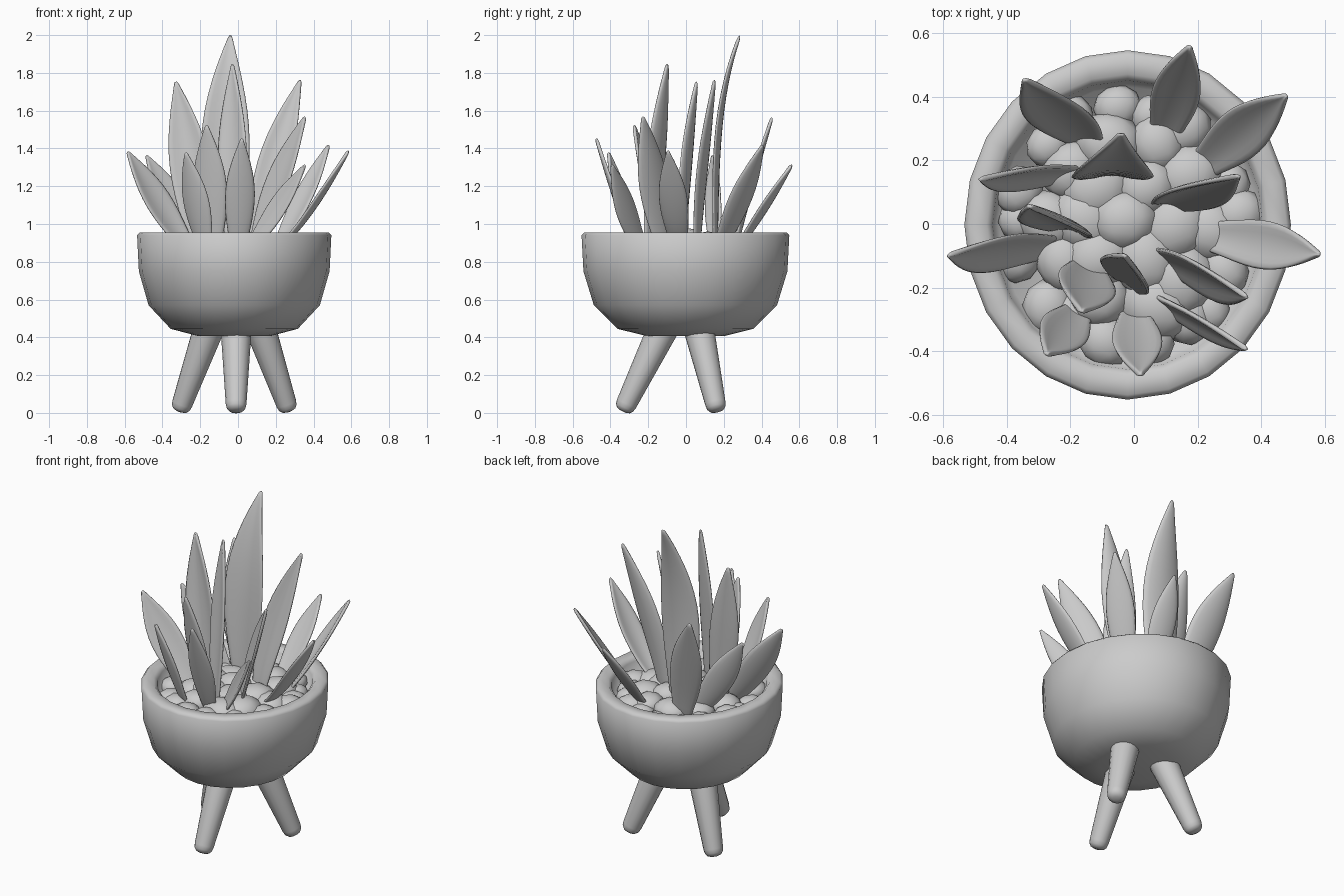
import bpy, bmesh, math, random
from mathutils import Vector, Matrix

if "Cube" in bpy.data.objects:
    bpy.data.objects.remove(bpy.data.objects["Cube"])

random.seed(4)


def finish(bm, name, angle=50):
    bmesh.ops.recalc_face_normals(bm, faces=bm.faces[:])
    me = bpy.data.meshes.new(name)
    bm.to_mesh(me)
    bm.free()
    ob = bpy.data.objects.new(name, me)
    bpy.context.collection.objects.link(ob)
    bpy.ops.object.select_all(action='DESELECT')
    ob.select_set(True)
    bpy.context.view_layer.objects.active = ob
    bpy.ops.object.shade_smooth_by_angle(angle=math.radians(angle))
    return ob


def lathe(profile, sides):
    """Closed solid of revolution; both ends of the profile are capped."""
    bm = bmesh.new()
    rings = []
    for r, z in profile:
        rings.append([bm.verts.new((r * math.cos(2 * math.pi * i / sides),
                                    r * math.sin(2 * math.pi * i / sides), z))
                      for i in range(sides)])
    for a, b in zip(rings, rings[1:]):
        for i in range(sides):
            j = (i + 1) % sides
            bm.faces.new((a[i], a[j], b[j], b[i]))
    bm.faces.new(rings[0])
    bm.faces.new(rings[-1])
    return bm


# Bowl, slightly narrower in x
bowl = lathe([(.21, .408), (.36, .445), (.485, .57), (.54, .75), (.55, .94),
              (.535, .956), (.475, .956), (.455, .935), (.435, .84)], 24)
bowl.transform(Matrix.Translation((-.02, -.003, 0)) @ Matrix.Diagonal((.935, 1, 1, 1)))
finish(bowl, "bowl", 80)

# Three splayed tapered legs with rounded feet
for name, foot, top in (("front_leg", (-.01, -.335), (-.01, -.115)),
                        ("back_left_leg", (-.31, .165), (-.15, .065)),
                        ("back_right_leg", (.27, .165), (.115, .065))):
    a, b = Vector((*foot, .008)), Vector((*top, .46))
    d = b - a
    leg = lathe([(.018, 0), (.038, .007), (.05, .022), (.055, .045), (.083, d.length)], 16)
    leg.transform(Matrix.Translation(a) @ d.to_track_quat('Z', 'Y').to_matrix().to_4x4())
    finish(leg, name)

# Mound of overlapping pebbles
bm = bmesh.new()
for ring, (count, radius) in enumerate(((1, 0), (6, .14), (10, .26), (18, .37))):
    for i in range(count):
        ang = 2 * math.pi * (i + random.uniform(-.25, .25)) / count
        rr = radius + random.uniform(-.02, .02)
        s = random.uniform(.085, .115) if ring < 3 else random.uniform(.065, .085)
        pos = (rr * math.cos(ang) * .93 - .02, rr * math.sin(ang), .91 - .09 * rr - random.uniform(0, .02))
        m = (Matrix.Translation(pos) @ Matrix.Rotation(random.uniform(0, 3), 4, 'Z')
             @ Matrix.Diagonal((s * 1.1, s, s * .72, 1)))
        bmesh.ops.create_icosphere(bm, subdivisions=2, radius=1, matrix=m)
finish(bm, "pebbles", 60)


def leaf(name, base, tip, width, facing=None, ease=.9, cup=.22):
    """Cupped pointed blade; facing = direction of its width in degrees."""
    bm = bmesh.new()
    b, t = Vector((*base, .86)), Vector(tip)
    lean = Vector((t.x - b.x, t.y - b.y, 0))
    if facing is None:
        side = Vector((-lean.y, lean.x, 0)).normalized()
    else:
        side = Vector((math.cos(math.radians(facing)), math.sin(math.radians(facing)), 0))

    def spine(u):
        p = b + lean * u ** ease
        p.z = b.z + (t.z - b.z) * u
        return p

    shape = ((0, .5), (.12, .66), (.26, .86), (.42, 1), (.58, .96),
             (.72, .76), (.85, .47), (.94, .22), (1, .06))
    rows = []
    for u, w in shape:
        tangent = (spine(min(u + .05, 1)) - spine(max(u - .05, 0))).normalized()
        s = (side - tangent * side.dot(tangent)).normalized()
        n = s.cross(tangent)
        if n.dot(lean) > 0:
            n = -n
        h = width * w / 2
        rows.append([bm.verts.new(spine(u) + s * h * v + n * cup * h * (v * v - .4))
                     for v in (-1, -.5, 0, .5, 1)])
    for r, q in zip(rows, rows[1:]):
        for i in range(4):
            bm.faces.new((r[i], r[i + 1], q[i + 1], q[i]))
    ob = finish(bm, name, 180)
    mod = ob.modifiers.new("thickness", 'SOLIDIFY')
    mod.thickness, mod.offset = .018, 0
    sub = ob.modifiers.new("round", 'SUBSURF')
    sub.levels = sub.render_levels = 1


# Leaves: base xy, tip xyz, width, width direction, bend
leaves = [
    ((-.07, .155), (-.04, .285, 2.0), .27, 0, 3.5),
    ((-.02, -.19), (-.03, -.10, 1.85), .19, -32, 1.2),
    ((-.20, -.02), (-.33, .055, 1.755), .23, -10, 1.4),
    ((.10, .06), (.33, .15, 1.765), .19, -12, 1.3),
    ((.09, -.11), (.355, -.23, 1.57), .20, -50, 1.1),
    ((-.14, -.13), (-.165, -.275, 1.525), .20, -20, 1),
    ((0, -.27), (.02, -.475, 1.455), .165, 0, .9),
    ((.20, .17), (.48, .405, 1.42), .17, None, .9),
    ((.19, -.03), (.585, -.095, 1.39), .16, None, .75),
    ((-.17, -.27), (-.275, -.41, 1.38), .165, -30, .9),
    ((-.25, -.07), (-.585, -.10, 1.385), .19, 38, .9),
    ((-.18, .16), (-.485, .14, 1.365), .17, 27, .9),
    ((.05, -.23), (.355, -.395, 1.315), .14, -45, .9),
    ((.09, .26), (.175, .56, 1.315), .16, None, .9),
    ((-.15, .26), (-.345, .455, 1.565), .22, 0, 1.15),
]
for i, (base, tip, width, facing, ease) in enumerate(leaves):
    leaf(f"leaf_{i + 1}", base, tip, width, facing, ease, .35 if i in (2, 3) else .22)
